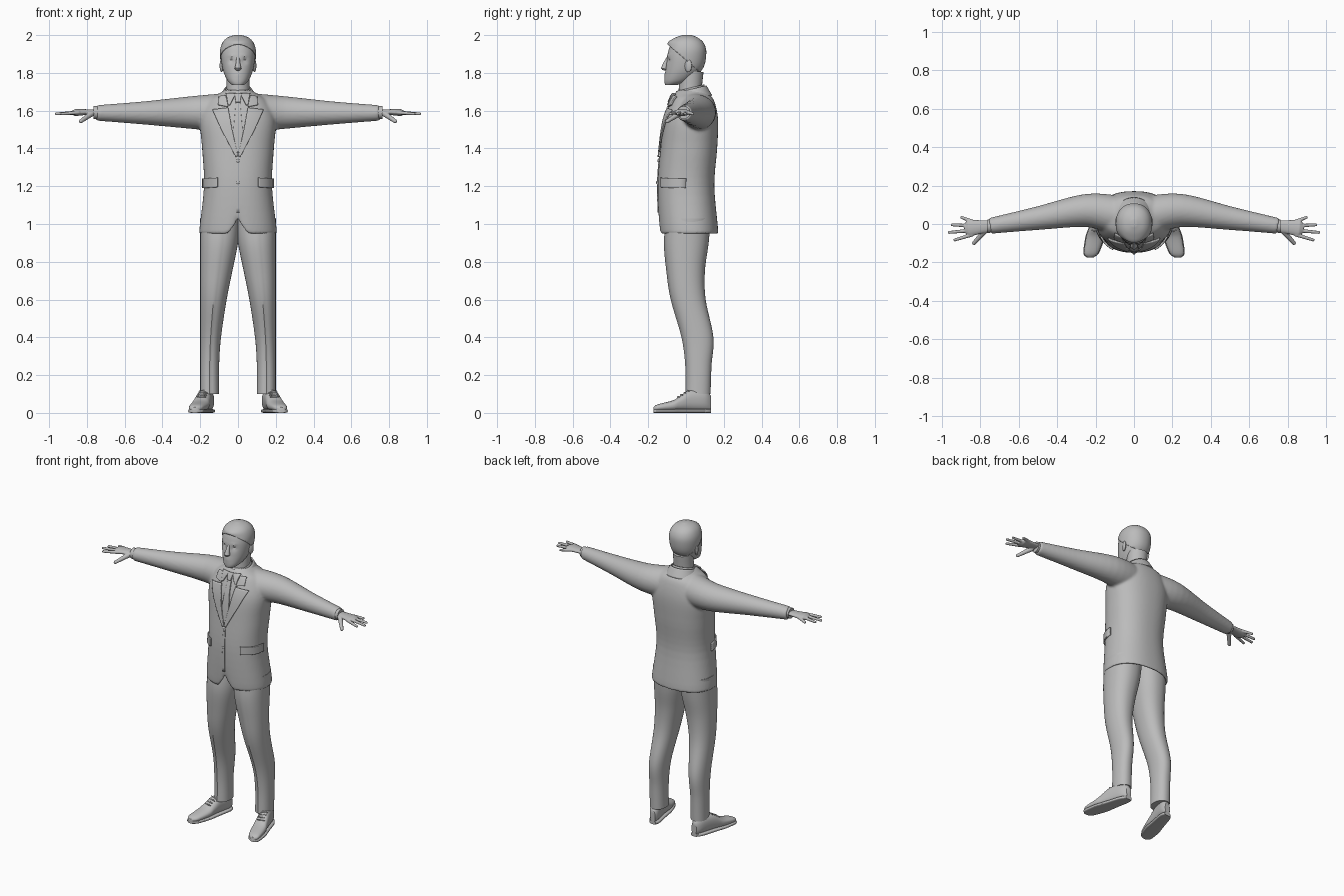
import bpy, bmesh, math
from mathutils import Vector, Matrix

if "Cube" in bpy.data.objects:
    bpy.data.objects.remove(bpy.data.objects["Cube"])

COLOUR = (0.5, 0.5, 0.5, 1)
grey = bpy.data.materials.new("plain grey")
grey.use_nodes = True
grey.diffuse_color = COLOUR
grey.node_tree.nodes["Principled BSDF"].inputs["Base Color"].default_value = COLOUR


def spline(rows, steps=5):
    """Fill in rows of numbers along a smooth curve through them."""
    out, last = [], len(rows) - 1
    for i in range(last):
        before, start, end, after = rows[max(i - 1, 0)], rows[i], rows[i + 1], rows[min(i + 2, last)]
        for s in range(steps):
            t = s / steps
            out.append(tuple(b + t / 2 * (c - a + t * (2 * a - 5 * b + 4 * c - d + t * (3 * (b - c) + d - a)))
                             for a, b, c, d in zip(before, start, end, after)))
    return out + [rows[-1]]


def symmetric(rows):
    return [(z, -half, half, front, back) for z, half, front, back in rows]


def power(value, n):
    return math.copysign(abs(value) ** (2 / n), value)


def skin(bm, rings, caps=True):
    """Join rings of points into a tube."""
    rings = [[bm.verts.new(co) for co in ring] for ring in rings]
    count = len(rings[0])
    for low, high in zip(rings, rings[1:]):
        for k in range(count):
            j = (k + 1) % count
            bm.faces.new((low[k], low[j], high[j], high[k]))
    if caps:
        bm.faces.new(rings[0])
        bm.faces.new(rings[-1])


def loft(bm, rows, along_y=False, n=2, segs=48, pad=0, caps=True, deform=None, crease=0):
    """Stack rounded sections given as (position, a_min, a_max, b_min, b_max)."""
    rings = []
    for t, a_min, a_max, b_min, b_max in spline(rows):
        ring = []
        for k in range(segs):
            angle = math.tau * k / segs
            a = (a_min + a_max) / 2 + ((a_max - a_min) / 2 + pad) * power(math.sin(angle), n)
            b = (b_min + b_max) / 2 - ((b_max - b_min) / 2 + pad) * power(math.cos(angle), n)
            if k == 0:
                b -= crease
            co = Vector((a, t, b) if along_y else (a, b, t))
            if deform:
                deform(co)
            ring.append(co)
        rings.append(ring)
    skin(bm, rings, caps)


def limb(bm, knots, flat=1, side=1, tip=False, segs=24):
    """Sweep a tapering round section through (x, y, z, radius) knots."""
    path = [(Vector((x * side, y, z)), r) for x, y, z, r in spline(knots)]
    if tip:
        (before, _), (end, r) = path[-2:]
        path.append((end + (end - before).normalized() * r / 2, r / 2))
    rings = []
    for i, (centre, r) in enumerate(path):
        tangent = (path[min(i + 1, len(path) - 1)][0] - path[max(i - 1, 0)][0]).normalized()
        ref = Vector((0, 0, 1)) if abs(tangent.z) < 0.7 else Vector((0, 1, 0))
        across = tangent.cross(ref).normalized()
        up = across.cross(tangent)
        angles = [math.tau * k / segs for k in range(segs)]
        rings.append([centre + across * r * math.cos(g) + up * r * flat * math.sin(g) for g in angles])
    skin(bm, rings)


def finish(name, bm, mirror=False, solid=0, voxel=0):
    bmesh.ops.recalc_face_normals(bm, faces=bm.faces)
    for face in bm.faces:
        face.smooth = True
    for edge in bm.edges:
        if len(edge.link_faces) == 2 and edge.calc_face_angle(0) > math.radians(45):
            edge.smooth = False
    mesh = bpy.data.meshes.new(name)
    bm.to_mesh(mesh)
    bm.free()
    mesh.materials.append(grey)
    ob = bpy.data.objects.new(name, mesh)
    bpy.context.collection.objects.link(ob)
    if solid:
        mod = ob.modifiers.new("thickness", "SOLIDIFY")
        mod.thickness, mod.offset = solid, 0
    if voxel:
        mod = ob.modifiers.new("blend", "REMESH")
        mod.mode, mod.voxel_size, mod.use_smooth_shade = "VOXEL", voxel, True
        mod = ob.modifiers.new("soften", "SMOOTH")
        mod.iterations = 5
    if mirror:
        ob.modifiers.new("mirror", "MIRROR")


def part(name, rows, mirror=False, solid=0, **options):
    bm = bmesh.new()
    loft(bm, rows, **options)
    finish(name, bm, mirror, solid)


def limb_part(name, knots, mirror=False, **options):
    bm = bmesh.new()
    limb(bm, knots, **options)
    finish(name, bm, mirror)


def ball(name, at, size, mirror=False, turn=0):
    bm = bmesh.new()
    place = Matrix.Translation(at) @ Matrix.Rotation(turn, 4, "Z") @ Matrix.Diagonal((*size, 1))
    bmesh.ops.create_uvsphere(bm, u_segments=20, v_segments=12, radius=1, matrix=place)
    finish(name, bm, mirror)


# Jacket: torso and sleeves blended into one skin, with a hollow hem
ROUND = 2.3
TORSO = [(0.96, 0.205, -0.14, 0.17), (1.2, 0.18, -0.15, 0.15), (1.4, 0.19, -0.135, 0.165),
         (1.55, 0.2, -0.115, 0.17), (1.65, 0.16, -0.08, 0.15), (1.69, 0.1, -0.06, 0.12), (1.71, 0.07, -0.04, 0.1)]
SLEEVE = [(0.1, 0.05, 1.59, 0.1), (0.25, 0.07, 1.59, 0.086), (0.5, 0.03, 1.588, 0.061), (0.75, -0.01, 1.588, 0.041)]


def cutaway(co):
    if co.y < 0:
        co.z += 0.08 * math.exp(-(co.x / 0.03) ** 2) * min(1, max(0, (1.1 - co.z) / 0.14))


hem, half, front, back = TORSO[0]
wall = 0.02
lining = [(hem + lift, half - wall, front + wall, back - wall) for lift in (0.06, 0.01)]
bm = bmesh.new()
loft(bm, symmetric(lining + TORSO), n=ROUND, segs=64, deform=cutaway)
for side in (1, -1):
    limb(bm, SLEEVE, side=side, segs=36)
finish("jacket", bm, voxel=0.008)

SURFACE = spline(TORSO)


def on_jacket(x, z, off):
    """Point on the jacket front, lifted by off."""
    low, high = next((p, q) for p, q in zip(SURFACE, SURFACE[1:]) if z <= q[0])
    t = (z - low[0]) / (high[0] - low[0])
    _, half, front, back = (p + (q - p) * t for p, q in zip(low, high))
    u = min(1, abs(x) / half)
    depth = ((back - front) / 2 + off) * (1 - u ** ROUND) ** (1 / ROUND)
    return Vector((x + math.copysign(off * u, x), (front + back) / 2 - depth, z))


def patch(name, edge_a, edge_b, off=0.007, thick=0.008, mirror=True, steps=12):
    """Plate laid on the jacket between two edges of (x, z) points."""
    def walk(edge):
        points = [Vector(p) for p in edge]
        return [p.lerp(q, i / steps) for p, q in zip(points, points[1:]) for i in range(steps)] + points[-1:]
    bm = bmesh.new()
    grid = [[bm.verts.new(on_jacket(*p.lerp(q, i / steps), off)) for i in range(steps + 1)]
            for p, q in zip(walk(edge_a), walk(edge_b))]
    for row, after in zip(grid, grid[1:]):
        for k in range(steps):
            bm.faces.new((row[k], row[k + 1], after[k + 1], after[k]))
    finish(name, bm, mirror, solid=thick)


def band(name, profile, **options):
    """Symmetric strip down the middle, from (half width, z) points."""
    patch(name, [(-w, z) for w, z in profile], profile, mirror=False, **options)


patch("lapel", [(0.05, 1.615), (0.03, 1.5), (0, 1.36)], [(0.13, 1.605), (0.085, 1.5), (0.012, 1.355)])
patch("collar_leaf", [(0.06, 1.68), (0.05, 1.62)], [(0.095, 1.675), (0.1, 1.63)])
patch("pocket_flap", [(0.105, 1.245), (0.105, 1.195)], [(0.183, 1.24), (0.183, 1.19)], off=0.004)
patch("shirt_collar_point", [(0.01, 1.69), (0.04, 1.63)], [(0.058, 1.69), (0.05, 1.63)], off=0.01)
band("tie", [(0.011, 1.65), (0.025, 1.48), (0.008, 1.38)], off=0.003)
band("tie_knot", [(0.018, 1.69), (0.011, 1.645)], off=0.012)
band("front_edge", [(0.008, 1.36), (0.008, 1.06)], off=0.001, thick=0.006)
for z in (1.335, 1.22):
    ball("button", on_jacket(0, z, 0.005), (0.009, 0.004, 0.009))


# Collars and shirt cuffs
def dip(co):
    co.z += (co.y - 0.1) / 4


part("jacket_collar", symmetric([(1.67, 0.105, -0.07, 0.135), (1.73, 0.07, -0.04, 0.105)]),
     solid=0.008, caps=False, deform=dip)
part("shirt_collar", symmetric([(1.68, 0.07, -0.055, 0.1), (1.74, 0.064, -0.05, 0.094)]),
     solid=0.005, caps=False, deform=dip)
limb_part("shirt_cuff", [(0.7, -0.01, 1.59, 0.034), (0.765, -0.012, 1.59, 0.034)], mirror=True)

# Trousers: rows of (height, inner, front, back) with a straight outer seam
LEG = [(0.1, 0.1, 0, 0.13), (0.25, 0.1, 0, 0.135), (0.4, 0.09, -0.02, 0.145), (0.6, 0.06, -0.077, 0.104),
       (0.75, 0.03, -0.1, 0.1), (0.9, 0, -0.113, 0.12), (1.03, -0.01, -0.1, 0.13)]
part("trouser_leg", [(z, inner, 0.2, front, back) for z, inner, front, back in LEG],
     mirror=True, n=2.2, crease=0.004)

# Shoes: rows of (position, half width, top), with the toes turned out
SHOE = [(-0.173, 0.015, 0.03), (-0.15, 0.037, 0.045), (-0.07, 0.047, 0.066), (-0.03, 0.044, 0.09),
        (0.02, 0.04, 0.12), (0.1, 0.034, 0.12), (0.133, 0.018, 0.09)]
OUTLINE = [(y, 0.185 - y / 4 - w, 0.185 - y / 4 + w, top) for y, w, top in SHOE]
part("shoe_upper", [(y, a, b, 0.01, top) for y, a, b, top in OUTLINE], mirror=True, along_y=True, n=ROUND)
part("shoe_sole", [(y, a, b, 0.004, 0.016) for y, a, b, top in OUTLINE], mirror=True, along_y=True, n=4, pad=0.004)
for i in range(4):
    ball("lace", (0.194 - i / 250, -0.04 + i / 60, 0.085 + i / 100), (0.028, 0.004, 0.005), True, 0.25)

# Hands: palm, four fingers from little to index, and thumb blended together
bm = bmesh.new()
limb(bm, [(0.74, -0.01, 1.593, 0.03), (0.79, -0.014, 1.593, 0.034), (0.86, -0.022, 1.59, 0.045)], flat=0.42, tip=True)
for i, reach in enumerate((0.9, 0.95, 0.965, 0.935)):
    limb(bm, [(0.84, 0.012 - i / 45, 1.591, 0.0105), (reach, 0.036 - i / 25, 1.583, 0.0075)], tip=True)
limb(bm, [(0.77, -0.03, 1.588, 0.016), (0.835, -0.102, 1.542, 0.01)], tip=True)
finish("hand", bm, mirror=True, voxel=0.003)

# Head with a softly sculpted face: dents and bumps as (x, z, width, height, push)
HEAD = symmetric([(1.735, 0.03, -0.11, -0.05), (1.76, 0.056, -0.114, 0.02), (1.82, 0.081, -0.107, 0.085),
                  (1.9, 0.09, -0.097, 0.102), (1.95, 0.079, -0.08, 0.09), (1.98, 0.052, -0.05, 0.058),
                  (1.995, 0.01, -0.01, 0.02)])
FACE = [(0.036, 1.864, 0.017, 0.01, 0.013), (0.03, 1.885, 0.025, 0.007, -0.004),
        (0, 1.79, 0.02, 0.005, -0.005), (0, 1.775, 0.017, 0.005, -0.004)]


def sculpt(co):
    if co.y < -0.03:
        for x, z, width, height, push in FACE:
            co.y += push * math.exp(-((abs(co.x) - x) / width) ** 2 - ((co.z - z) / height) ** 2)


part("head", HEAD, n=2.15, segs=72, deform=sculpt)
limb_part("nose", [(0, -0.096, 1.88, 0.008), (0, -0.108, 1.85, 0.012), (0, -0.115, 1.822, 0.018)], tip=True)
limb_part("neck", [(0, 0.02, 1.64, 0.064), (0, 0.023, 1.72, 0.061), (0, 0.03, 1.81, 0.063)])
ball("eye", (0.036, -0.07, 1.864), (0.013, 0.013, 0.01), True)
ball("ear", (0.087, 0.012, 1.838), (0.009, 0.02, 0.034), True, -0.3)


# Short hair: an enlarged scalp trimmed by a sloping hairline, fuller at the front
def quiff(co):
    co.z += 0.005
    if co.y < 0:
        co.y -= 0.014 * math.exp(-(co.x / 0.06) ** 2 - ((co.z - 1.962) / 0.018) ** 2)


bm = bmesh.new()
loft(bm, HEAD, n=2.15, segs=72, pad=0.004, deform=quiff)
bmesh.ops.bisect_plane(bm, geom=bm.verts[:] + bm.edges[:] + bm.faces[:], plane_co=(0, -0.09, 1.945),
                       plane_no=(0, 0.165, 0.19), clear_inner=True)
finish("hair", bm, solid=0.003)
